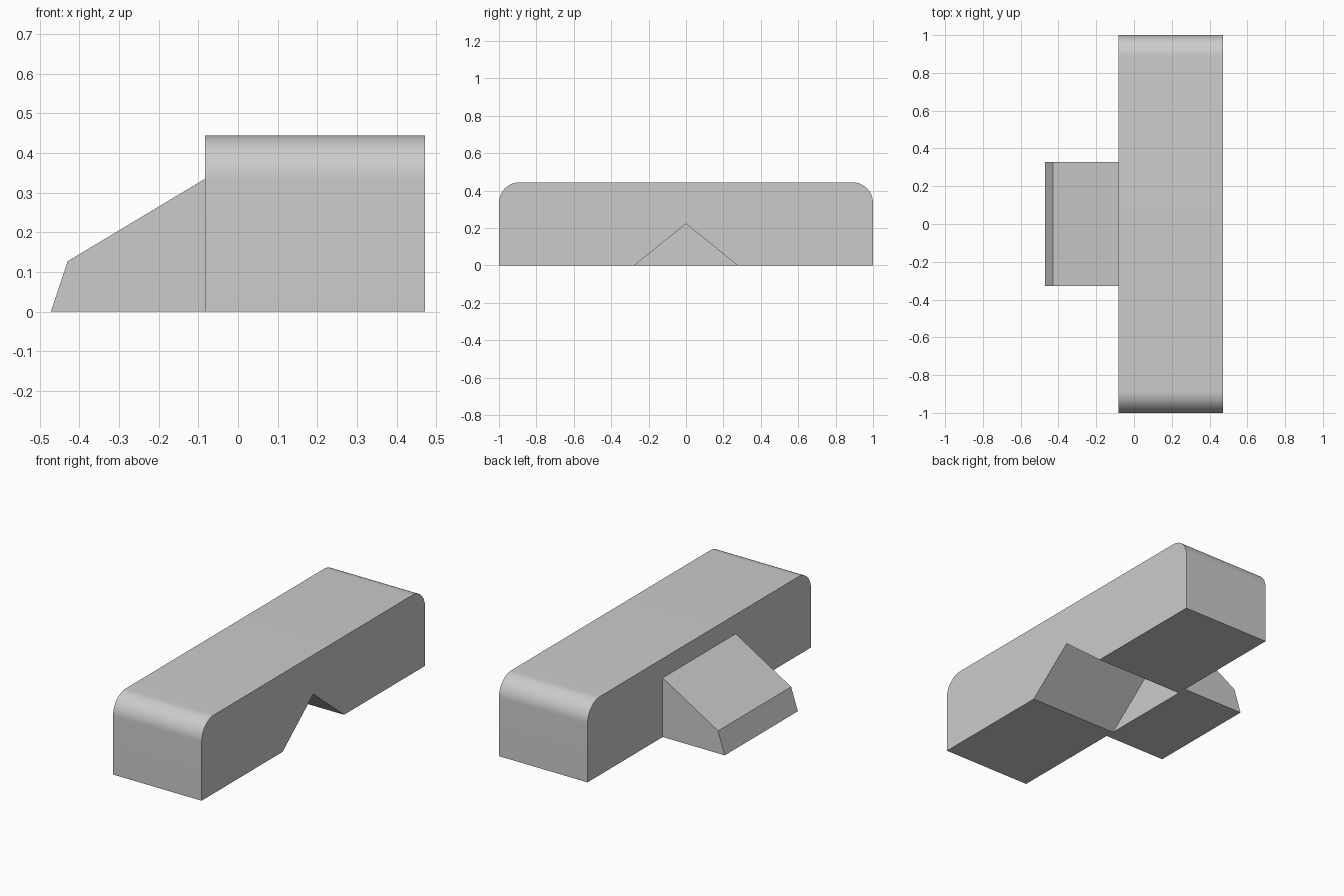
import bpy, bmesh
from math import sin, cos, pi, radians
from mathutils import Vector

if "Cube" in bpy.data.objects:
    bpy.data.objects.remove(bpy.data.objects["Cube"], do_unlink=True)

grey = bpy.data.materials.new("plain grey")
grey.use_nodes = True
colour = (0.6, 0.6, 0.6, 1)
grey.diffuse_color = colour
grey.node_tree.nodes["Principled BSDF"].inputs["Base Color"].default_value = colour


def prism(name, outline, sweep):
    """Sweep a closed flat outline along a vector into a solid."""
    bm = bmesh.new()
    face = bm.faces.new([bm.verts.new(p) for p in outline])
    swept = bmesh.ops.extrude_face_region(bm, geom=[face], use_keep_orig=True)
    moved = [v for v in swept["geom"] if isinstance(v, bmesh.types.BMVert)]
    bmesh.ops.translate(bm, verts=moved, vec=Vector(sweep))
    bmesh.ops.recalc_face_normals(bm, faces=bm.faces)
    mesh = bpy.data.meshes.new(name)
    bm.to_mesh(mesh)
    bm.free()
    mesh.materials.append(grey)
    obj = bpy.data.objects.new(name, mesh)
    bpy.context.collection.objects.link(obj)
    return obj


x_right, x_join, x_left = -0.472, -0.083, 0.472
height, radius, steps = 0.444, 0.111, 16

# Long bar: rounded upper ends and a V notch along the underside
half = [(0.275, 0), (1, 0)]
for i in range(steps + 1):
    a = pi / 2 * i / steps
    half.append((1 - radius + radius * cos(a), height - radius + radius * sin(a)))
section = [(0, 0.222)] + half + [(-y, z) for y, z in reversed(half)]
bar = prism("long_bar", [(x_join, y, z) for y, z in section], (x_left - x_join, 0, 0))

# Sloping wedge on the right side, closing the end of the notch
side = [(x_right, 0), (x_join, 0), (x_join, 0.335), (-0.43, 0.127)]
prism("side_wedge", [(x, -0.327, z) for x, z in side], (0, 0.654, 0))

# Smooth the rounded ends, keep all other edges crisp
bpy.ops.object.select_all(action='DESELECT')
bar.select_set(True)
bpy.context.view_layer.objects.active = bar
bpy.ops.object.shade_smooth_by_angle(angle=radians(30))
